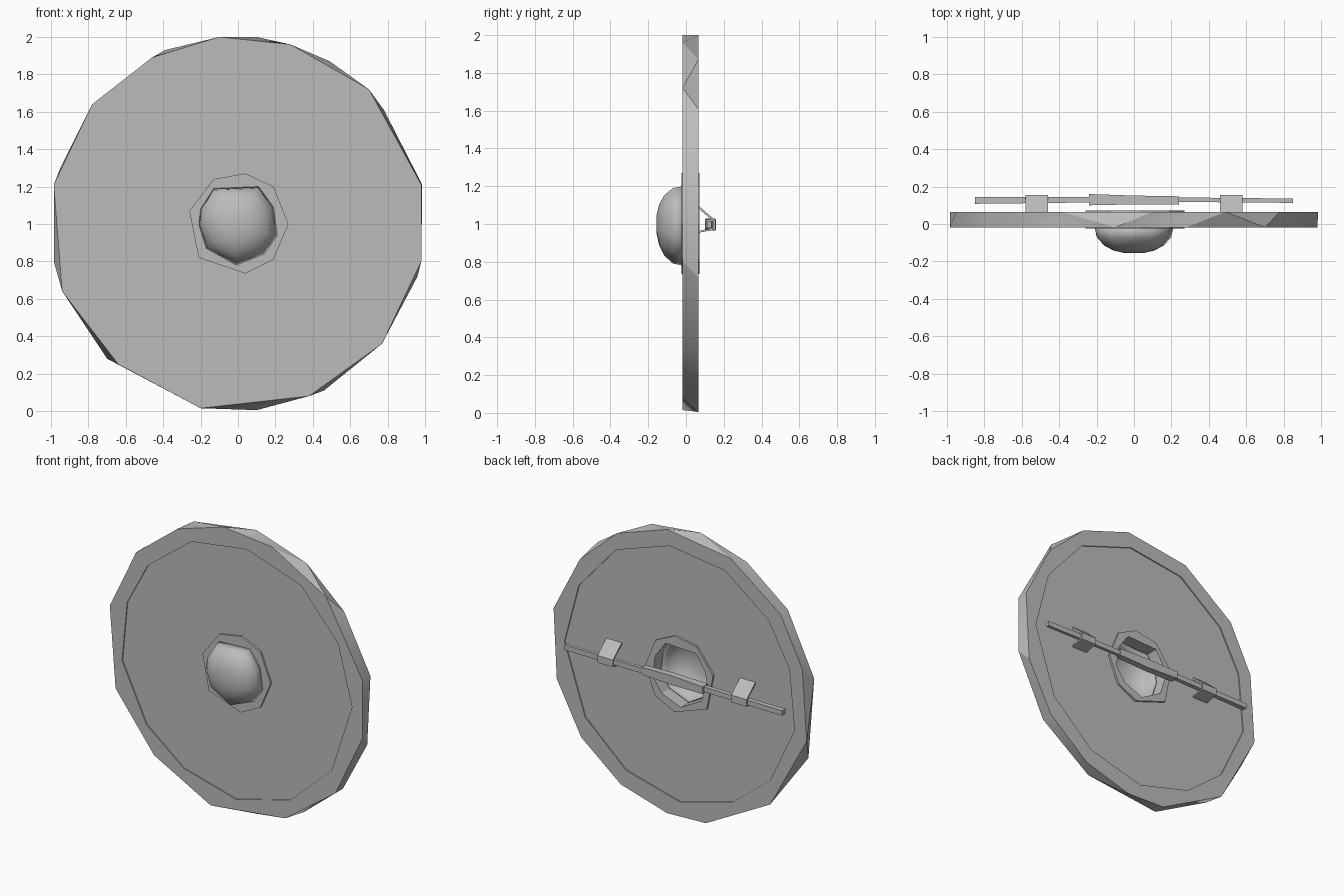
import bpy, bmesh, math
from mathutils import Vector

if "Cube" in bpy.data.objects:
    bpy.data.objects.remove(bpy.data.objects["Cube"])

grey = bpy.data.materials.new("plain grey")
grey.diffuse_color = (0.5, 0.5, 0.5, 1)
grey.use_nodes = True
grey.node_tree.nodes["Principled BSDF"].inputs["Base Color"].default_value = grey.diffuse_color
CZ = 1.0  # height of the shield's centre

# Outlines as (x, z)
RIM_FRONT = [(-.46, 1.89), (-.1, 2), (.28, 1.96), (.70, 1.72), (.98, 1.21), (.98, .80), (.77, .36),
             (.38, .08), (-.2, .015), (-.64, .25), (-.94, .64), (-.985, 1.21), (-.78, 1.64)]
RIM_BACK = [(.1, 2), (.49, 1.87), (.78, 1.61), (.985, 1.21), (.96, .72), (.77, .36), (.46, .11),
            (.1, .005), (-.2, .015), (-.70, .28), (-.985, .80), (-.95, 1.30), (-.78, 1.64), (-.39, 1.93)]
PANEL = [(-.35, 1.83), (.08, 1.89), (.50, 1.75), (.79, 1.42), (.90, 1.0), (.74, .51), (.42, .22),
         (0, .11), (-.41, .22), (-.70, .45), (-.89, .85), (-.85, 1.27), (-.69, 1.57)]
FLANGE = [(-.13, 1.24), (.04, 1.27), (.19, 1.20), (.27, 1.0), (.19, .81), (.04, .735), (-.21, .82), (-.26, 1.07)]
BOSS = [(-.13, 1.19), (.11, 1.20), (.19, 1.09), (.21, .94), (.14, .84), (-.01, .78), (-.17, .87), (-.21, 1.0), (-.20, 1.08)]


def angle(p):
    return math.atan2(p[1] - CZ, p[0])


def finish(name, bm, smooth=30):
    bmesh.ops.recalc_face_normals(bm, faces=bm.faces)
    me = bpy.data.meshes.new(name)
    bm.to_mesh(me)
    bm.free()
    me.materials.append(grey)
    ob = bpy.data.objects.new(name, me)
    bpy.context.collection.objects.link(ob)
    bpy.ops.object.select_all(action='DESELECT')
    ob.select_set(True)
    bpy.context.view_layer.objects.active = ob
    bpy.ops.object.shade_smooth_by_angle(angle=math.radians(smooth))
    return ob


def loop(bm, pts, y):
    return [bm.verts.new((x, y, z)) for x, z in sorted(pts, key=angle)]


def stitch(bm, a, b):
    """Join two loops with triangles, stepping round by angle."""
    na, nb, i, j = len(a), len(b), 0, 0

    def ang(l, k):
        v = l[k % len(l)].co
        return angle((v.x, v.z)) + 2 * math.pi * (k // len(l))
    while i < na or j < nb:
        if j >= nb or (i < na and ang(a, i + 1) <= ang(b, j + 1)):
            bm.faces.new((a[i % na], a[(i + 1) % na], b[j % nb]))
            i += 1
        else:
            bm.faces.new((a[i % na], b[(j + 1) % nb], b[j % nb]))
            j += 1


def annulus(name, front, back, hole, y0, y1):
    """Flat plate with a hole, facing -y."""
    bm = bmesh.new()
    fo, bo = loop(bm, front, y0), loop(bm, back, y1)
    fi, bi = loop(bm, hole, y0), loop(bm, hole, y1)
    for o, i in ((fo, fi), (bo, bi)):
        stitch(bm, o, i)
    stitch(bm, fo, bo)
    stitch(bm, fi, bi)
    return finish(name, bm)


def sections(name, secs):
    """Bar along x from rectangles (x, y0, y1, z0, z1)."""
    bm = bmesh.new()
    rings = [[bm.verts.new((x, y, z)) for y, z in ((y0, z0), (y1, z0), (y1, z1), (y0, z1))]
             for x, y0, y1, z0, z1 in secs]
    for a, b in zip(rings, rings[1:]):
        for k in range(4):
            bm.faces.new((a[k], a[(k + 1) % 4], b[(k + 1) % 4], b[k]))
    bm.faces.new(rings[0])
    bm.faces.new(rings[-1])
    return finish(name, bm, 20)


# Rim, recessed board and boss flange
annulus("rim", RIM_FRONT, RIM_BACK, PANEL, -.018, .065)
annulus("board", PANEL, PANEL, FLANGE, -.010, .057)
annulus("boss_flange", FLANGE, FLANGE, BOSS, -.024, .071)

# Hollow domed boss, open at the back
bm = bmesh.new()
rings = []
for y, s in ((-.018, 1), (-.07, .95), (-.115, .76), (-.142, .52), (-.155, .25)):
    rings.append(loop(bm, [(x * s, CZ + (z - CZ) * s) for x, z in BOSS], y))
for a, b in zip(rings, rings[1:]):
    for k in range(len(a)):
        n = (k + 1) % len(a)
        bm.faces.new((a[k], a[n], b[n], b[k]))
bm.faces.new(rings[-1])
boss = finish("boss", bm, 60)
mod = boss.modifiers.new("thickness", 'SOLIDIFY')
mod.thickness = .008

# Handle bar and thicker grip
sections("handle_bar", [(-.85, .108, .145, .975, 1.01), (-.24, .115, .145, .98, 1.015),
                        (.24, .118, .142, .98, 1.015), (.85, .113, .136, .98, 1.015)])
sections("handle_grip", [(-.24, .10, .16, .97, 1.02), (0, .105, .152, .965, 1.03), (.24, .105, .148, .975, 1.025)])

# Folded strap brackets holding the bar
for side, sx in (("left", -.52), ("right", .52)):
    bm = bmesh.new()
    prof = [(.057, 1.105), (.155, 1.02), (.155, .97), (.057, .952),
            (.057, .962), (.146, .979), (.146, 1.013), (.057, 1.09)]
    l, r = ([bm.verts.new((sx + d, y, z)) for y, z in prof] for d in (-.06, .06))
    for k in range(8):
        n = (k + 1) % 8
        bm.faces.new((l[k], l[n], r[n], r[k]))
    for e in (l, r):
        for k in range(3):
            bm.faces.new((e[k], e[k + 1], e[6 - k], e[7 - k]))
    finish(side + "_bracket", bm, 20)
